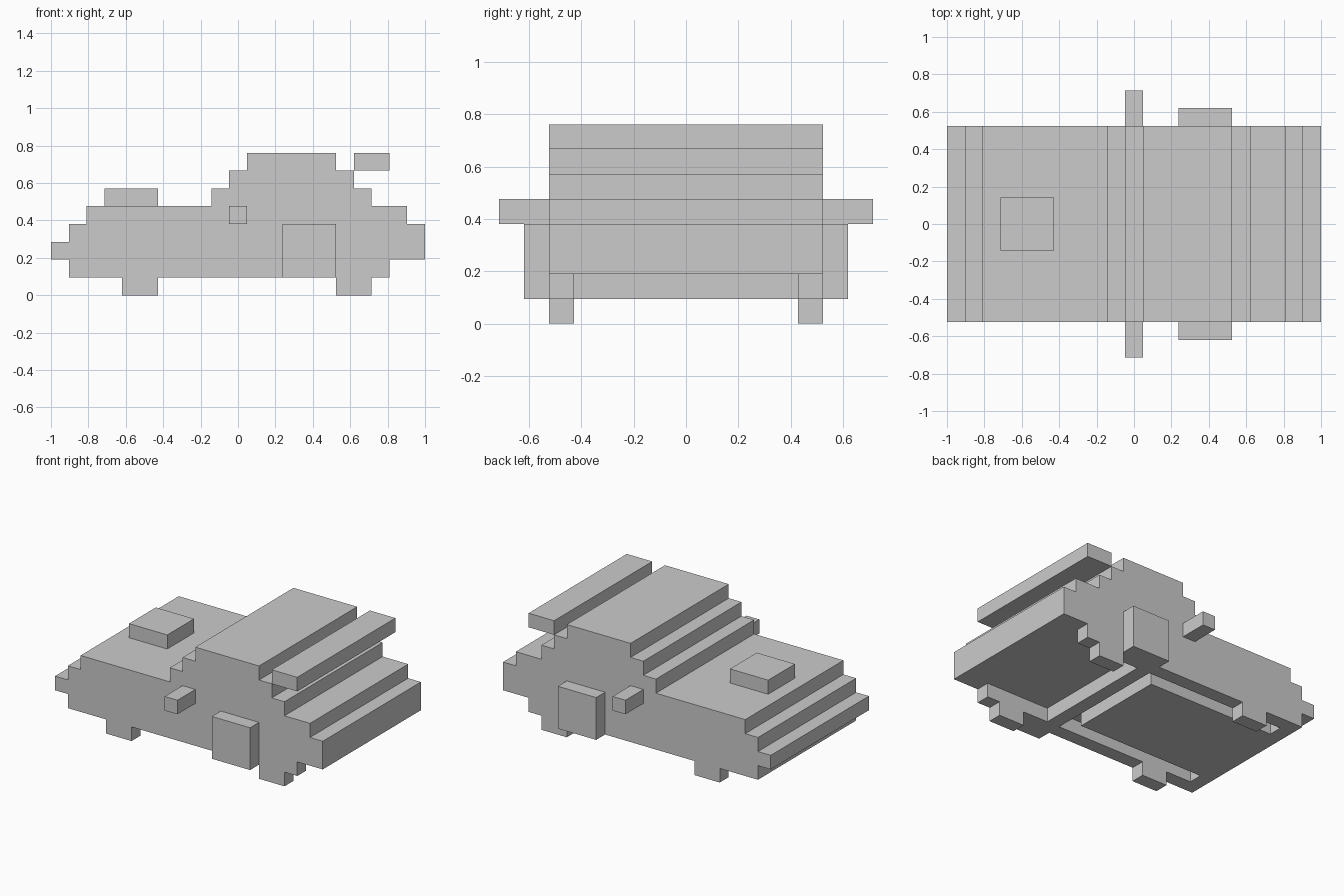
import bpy, bmesh

if "Cube" in bpy.data.objects:
    bpy.data.objects.remove(bpy.data.objects["Cube"])

U = 2 / 21  # one block of the grid


def prism(name, pts, lo, hi, axis):
    """Extrude a profile: axis 'y' takes (x, z) points, axis 'z' takes (x, y)."""
    bm = bmesh.new()
    place = (lambda a, b, d: (a * U, d * U, b * U)) if axis == 'y' else (lambda a, b, d: (a * U, b * U, d * U))
    face = bm.faces.new([bm.verts.new(place(a, b, lo)) for a, b in pts])
    ext = bmesh.ops.extrude_face_region(bm, geom=[face])
    step = place(0, 0, hi - lo)
    verts = [g for g in ext['geom'] if isinstance(g, bmesh.types.BMVert)]
    bmesh.ops.translate(bm, verts=verts, vec=step)
    bmesh.ops.recalc_face_normals(bm, faces=bm.faces)
    me = bpy.data.meshes.new(name)
    bm.to_mesh(me)
    bm.free()
    ob = bpy.data.objects.new(name, me)
    bpy.context.collection.objects.link(ob)
    return ob


def block(name, x0, x1, y0, y1, z0, z1):
    return prism(name, [(x0, y0), (x1, y0), (x1, y1), (x0, y1)], z0, z1, 'z')


def cut(target, cutter):
    mod = target.modifiers.new("cut", 'BOOLEAN')
    mod.operation = 'DIFFERENCE'
    mod.solver = 'EXACT'
    mod.object = cutter
    cutter.hide_render = True
    dg = bpy.context.evaluated_depsgraph_get()
    me = bpy.data.meshes.new_from_object(target.evaluated_get(dg))
    target.modifiers.clear()
    target.data = me
    bpy.data.objects.remove(cutter)


# Body: stepped side profile, in blocks from the front bumper (0) to the rear (21)
profile = [(0, 2), (1, 2), (1, 1), (19, 1), (19, 2), (21, 2), (21, 4), (20, 4),
           (20, 5), (18, 5), (18, 6), (17, 6), (17, 7), (16, 7), (16, 8), (11, 8),
           (11, 7), (10, 7), (10, 6), (9, 6), (9, 5), (2, 5), (2, 4), (1, 4),
           (1, 3), (0, 3)]
body = prism("body", [(x - 10.5, z) for x, z in profile], -5.5, 5.5, 'y')

# Underside: open channel at the rear, U-shaped groove at the front
cut(body, block("channel_cutter", 3.5, 9, -4.5, 4.5, 0, 2))
groove = [(-8.5, -4.5), (2.5, -4.5), (2.5, 4.5), (-8.5, 4.5),
          (-8.5, 3.5), (1.5, 3.5), (1.5, -3.5), (-8.5, -3.5)]
cut(body, prism("groove_cutter", groove, 0, 2, 'z'))

# Hood scoop and rear wing
block("hood_scoop", -7.5, -4.5, -1.5, 1.5, 5, 6)
block("rear_wing", 6.5, 8.5, -5.5, 5.5, 7, 8)

# Paired parts on both sides
for side, s in (("front_side", -1), ("back_side", 1)):
    def pair(name, x0, x1, ya, yb, z0, z1):
        block(f"{name}_{side}", x0, x1, min(s * ya, s * yb), max(s * ya, s * yb), z0, z1)
    pair("front_wheel", -6.5, -4.5, 4.5, 5.5, 0, 1)
    pair("rear_wheel", 5.5, 7.5, 4.5, 5.5, 0, 1)
    pair("wing_mirror", -0.5, 0.5, 5.5, 7.5, 4, 5)
    pair("side_intake", 2.5, 5.5, 5.5, 6.5, 1, 4)
